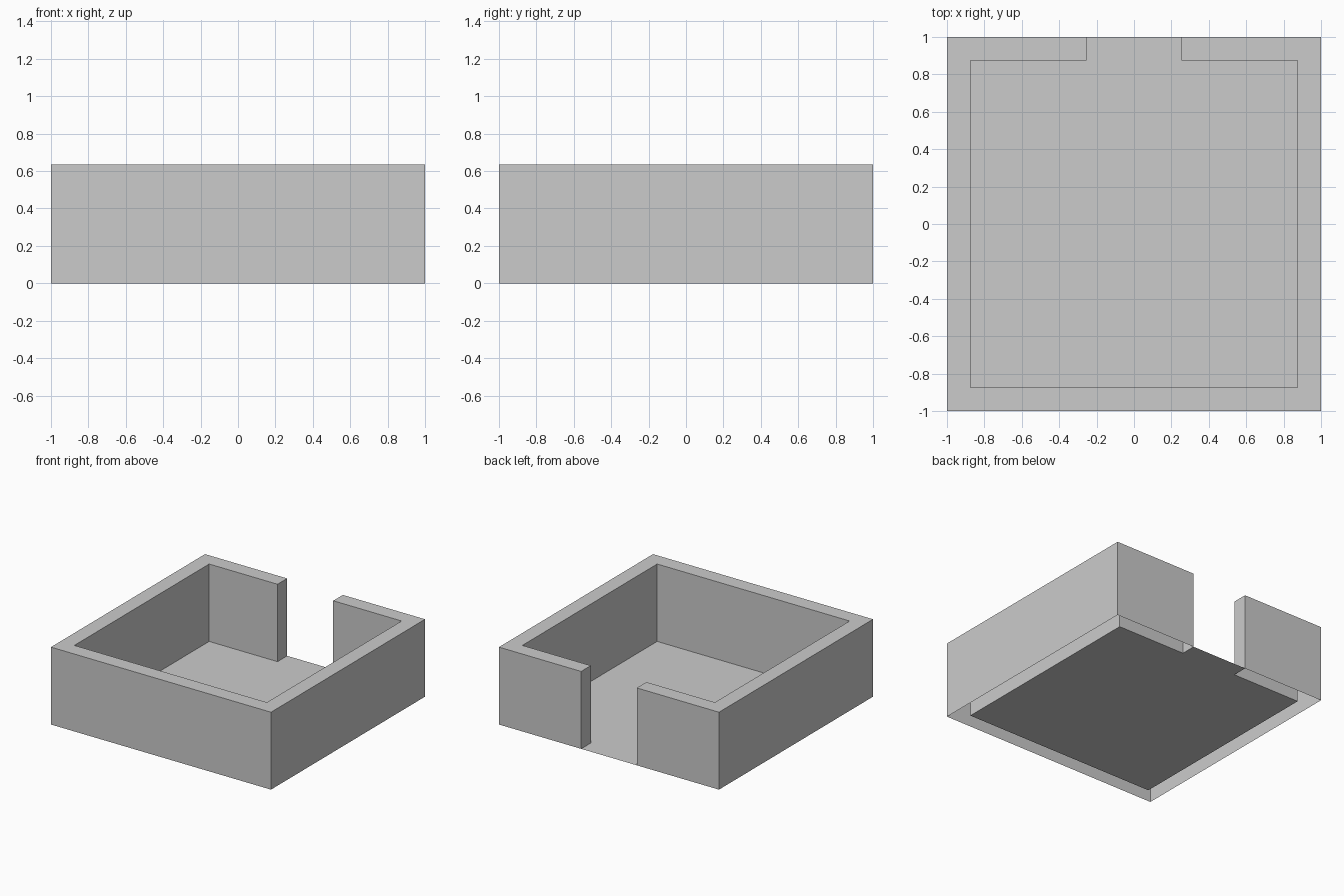
import bpy
import bmesh

if "Cube" in bpy.data.objects:
    bpy.data.objects.remove(bpy.data.objects["Cube"])

OUT, INN, DOOR, HEIGHT = 1.0, 0.875, 0.253, 0.636


def make_object(name, bm):
    mesh = bpy.data.meshes.new(name)
    bm.to_mesh(mesh)
    bm.free()
    obj = bpy.data.objects.new(name, mesh)
    bpy.context.collection.objects.link(obj)
    return obj


def mirrored(half):
    """Complete a right-hand outline (front to back) with its left side."""
    return half + [(-x, y) for x, y in reversed(half)]


# Wall: C-shaped outline with a doorway at the back, open underneath
outer = [(OUT, -OUT), (OUT, OUT), (DOOR, OUT)]
inner = [(DOOR, INN), (INN, INN), (INN, -INN)]
right = outer + inner
bm = bmesh.new()
path = right + [(-x, y) for x, y in reversed(right)]
low = [bm.verts.new((x, y, 0)) for x, y in path]
top = [bm.verts.new((x, y, HEIGHT)) for x, y in path]
n = len(path)
for i in range(n):
    j = (i + 1) % n
    # the centre line between the two halves spans the front wall faces
    if i in (5, n - 1):
        continue
    bm.faces.new((low[i], low[j], top[j], top[i]))
# front wall, outside and inside
bm.faces.new((low[n - 1], low[0], top[0], top[n - 1]))
bm.faces.new((low[5], low[6], top[6], top[5]))
# top rim: back stubs, sides and front, mitred at the corners
for k in (0, 1):
    r = top if k == 0 else top[::-1]
    for quad in ((1, 2, 3, 4), (0, 1, 4, 5)):
        ids = quad if k == 0 else quad[::-1]
        bm.faces.new([r[q] for q in ids])
bm.faces.new((top[0], top[5], top[6], top[11]))
make_object("wall", bm)

# Floor: one thin sheet inside the wall, running out through the doorway
bm = bmesh.new()
floor = mirrored([(INN, -INN), (INN, INN), (DOOR, INN), (DOOR, OUT)])
bm.faces.new([bm.verts.new((x, y, 0)) for x, y in floor])
make_object("floor", bm)
